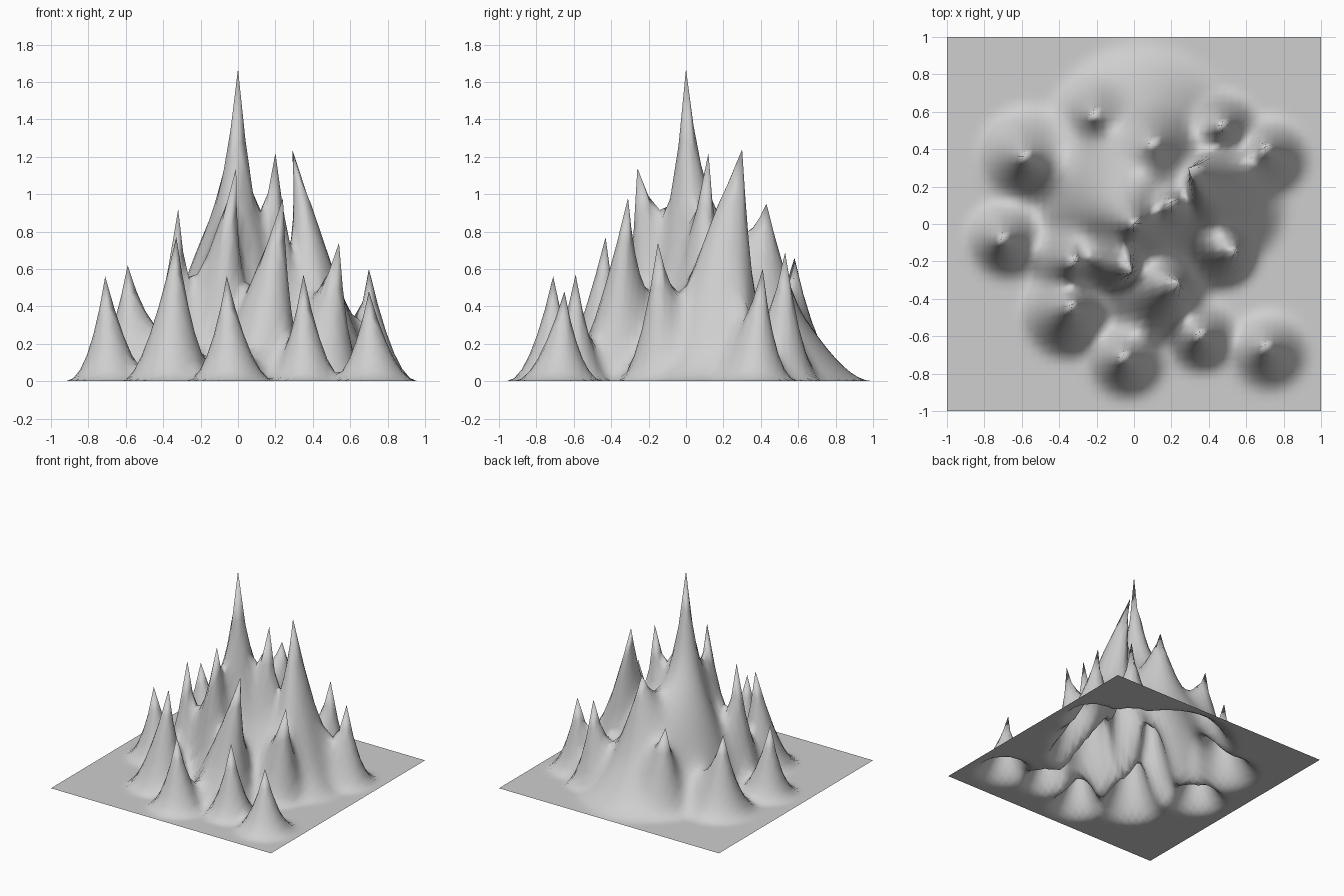
import bpy, bmesh, math
from mathutils import Vector

if "Cube" in bpy.data.objects:
    bpy.data.objects.remove(bpy.data.objects["Cube"])

# base sheet
bm = bmesh.new()
bmesh.ops.create_grid(bm, x_segments=50, y_segments=50, size=1.0)
bm.verts.ensure_lookup_table()
rest = [v.co.copy() for v in bm.verts]


def hill(x, y, radius, height, squash=1.0):
    """Raise a soft round hill; squash narrows it in x."""
    for v, r in zip(bm.verts, rest):
        u = max(0.0, 1 - math.hypot((r.x - x) / squash, r.y - y) / radius)
        v.co.z += height * u * u * (3 - 2 * u)


def pull(base, tip, radius, power):
    """Pull the vertex nearest base to tip; neighbours follow with a sharp falloff."""
    b = Vector((base[0], base[1], 0))
    i = min(range(len(rest)), key=lambda k: (rest[k] - b).length_squared)
    c, move = rest[i], Vector(tip) - bm.verts[i].co
    for v, r in zip(bm.verts, rest):
        d = (r - c).length
        if d < radius:
            v.co += move * (1 - d / radius) ** power


# main hill, left shoulder, right shoulder
hill(0.04, 0.20, 0.80, 0.78, 0.78)
hill(-0.18, 0.05, 0.34, 0.25)
hill(0.48, 0.10, 0.36, 0.33)

# spikes: base, tip, radius, falloff power
SPIKES = [
    ((0.46, 0.18), (0.29, 0.30, 1.24), 0.24, 1.5),
    ((0.00, 0.00), (0.00, 0.00, 1.67), 0.32, 3.6),
    ((0.20, 0.08), (0.20, 0.12, 1.22), 0.13, 1.8),
    ((-0.14, -0.22), (-0.01, -0.26, 1.14), 0.18, 1.6),
    ((0.10, -0.40), (0.24, -0.31, 0.98), 0.28, 1.8),
    ((-0.34, -0.20), (-0.32, -0.20, 0.92), 0.22, 2.0),
    ((-0.38, -0.46), (-0.33, -0.43, 0.77), 0.26, 1.8),
    ((0.10, 0.42), (0.10, 0.43, 0.95), 0.22, 2.0),
    ((0.46, 0.53), (0.47, 0.53, 0.69), 0.20, 1.8),
    ((0.46, -0.18), (0.54, -0.15, 0.74), 0.20, 1.8),
    ((-0.22, 0.58), (-0.22, 0.58, 0.66), 0.20, 2.0),
    ((-0.58, 0.36), (-0.59, 0.36, 0.62), 0.30, 2.0),
    ((0.72, 0.38), (0.70, 0.41, 0.60), 0.24, 2.0),
    ((-0.70, -0.10), (-0.71, -0.08, 0.56), 0.24, 2.0),
    ((-0.05, -0.71), (-0.06, -0.71, 0.56), 0.24, 2.0),
    ((0.35, -0.60), (0.35, -0.59, 0.57), 0.22, 2.0),
    ((0.72, -0.68), (0.70, -0.65, 0.48), 0.24, 2.0),
]
for s in SPIKES:
    pull(*s)

mesh = bpy.data.meshes.new("spiky_mountains")
bm.to_mesh(mesh)
bm.free()
terrain = bpy.data.objects.new("spiky_mountains", mesh)
bpy.context.collection.objects.link(terrain)

# plain grey stone
mat = bpy.data.materials.new("stone_grey")
mat.diffuse_color = (0.62, 0.62, 0.62, 1)
mat.use_nodes = True
mat.node_tree.nodes["Principled BSDF"].inputs["Base Color"].default_value = mat.diffuse_color
mesh.materials.append(mat)
bpy.context.view_layer.objects.active = terrain
terrain.select_set(True)
bpy.ops.object.shade_smooth()
